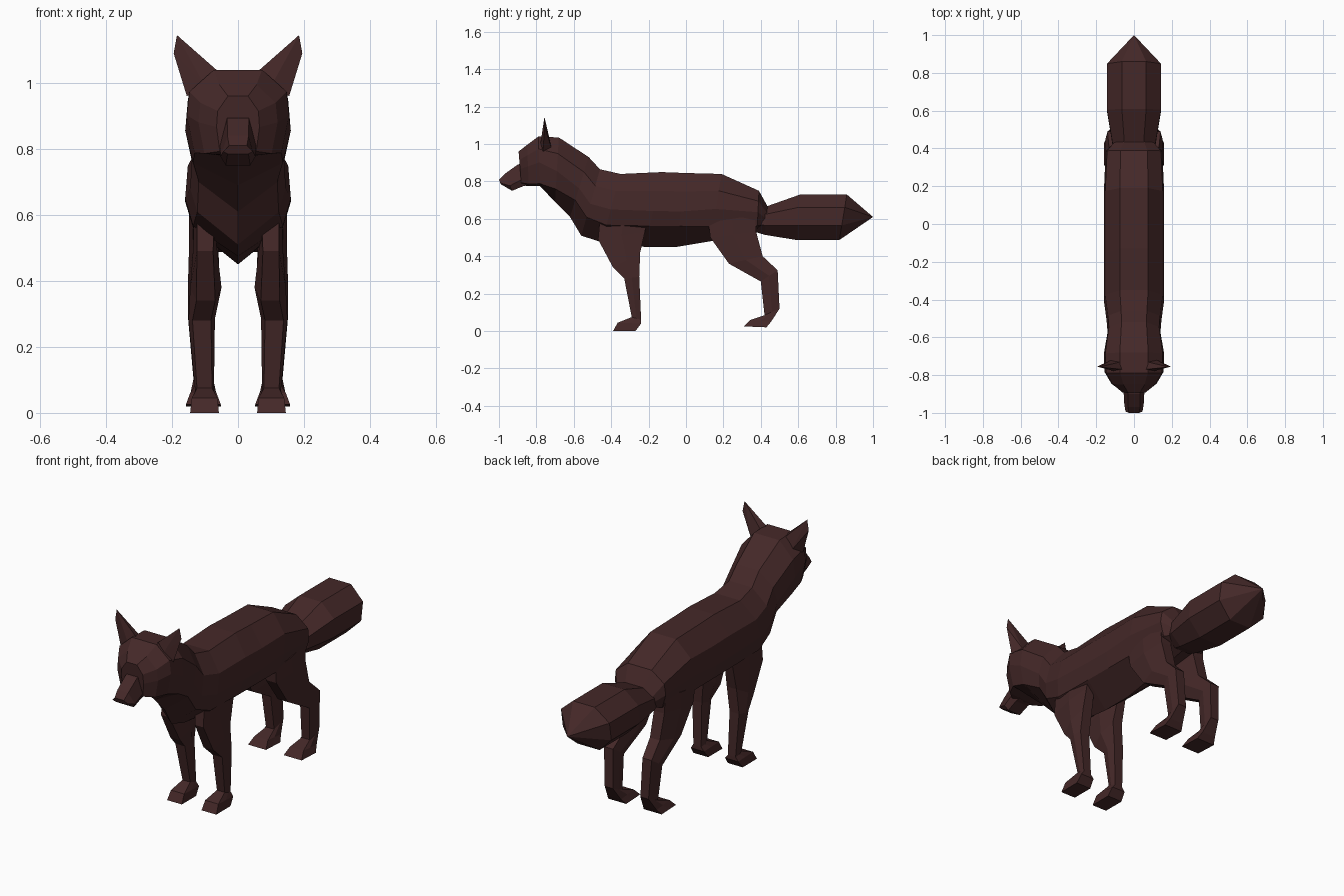
import bpy, bmesh

fur = bpy.data.materials.new("dark brown fur")
fur.diffuse_color = (0.058, 0.021, 0.021, 1)


def finish(name, bm):
    bmesh.ops.recalc_face_normals(bm, faces=bm.faces)
    mesh = bpy.data.meshes.new(name)
    bm.to_mesh(mesh)
    bm.free()
    mesh.materials.append(fur)
    obj = bpy.data.objects.new(name, mesh)
    bpy.context.collection.objects.link(obj)
    return obj


def loft(name, rings, tip=None):
    """Skin a list of equal-length rings, with flat caps or a pointed end."""
    bm = bmesh.new()
    rows = [[bm.verts.new(p) for p in ring] for ring in rings]
    n = len(rows[0])
    for a, b in zip(rows, rows[1:]):
        for i in range(n):
            j = (i + 1) % n
            bm.faces.new((a[i], a[j], b[j], b[i]))
    bm.faces.new(rows[0])
    if tip:
        t = bm.verts.new(tip)
        for i in range(n):
            bm.faces.new((rows[-1][i], rows[-1][(i + 1) % n], t))
    else:
        bm.faces.new(rows[-1])
    return finish(name, bm)


def ring(top, bottom, width, section):
    """Symmetric ring; section is (fraction down, width factor) pairs."""
    right = [(width * w, top[0] + (bottom[0] - top[0]) * t,
              top[1] + (bottom[1] - top[1]) * t) for t, w in section]
    return right + [(-x, y, z) for x, y, z in reversed(right) if x > 0]


# Head, neck and body: top point, bottom point, half width, low corner fraction
stations = [
    ((-0.895, 0.96), (-0.88, 0.78), 0.065, 0.93),
    ((-0.85, 0.995), (-0.84, 0.775), 0.12, 0.95),
    ((-0.79, 1.04), (-0.78, 0.775), 0.155, 0.95),
    ((-0.68, 1.035), (-0.70, 0.69), 0.16, 0.80),
    ((-0.52, 0.93), (-0.62, 0.61), 0.14, 0.72),
    ((-0.46, 0.865), (-0.56, 0.51), 0.145, 0.72),
    ((-0.35, 0.84), (-0.45, 0.475), 0.16, 0.75),
    ((-0.13, 0.85), (-0.22, 0.45), 0.16, 0.72),
    ((0.00, 0.845), (-0.05, 0.45), 0.16, 0.72),
    ((0.19, 0.84), (0.13, 0.48), 0.16, 0.78),
    ((0.39, 0.75), (0.38, 0.53), 0.15, 0.85),
    ((0.44, 0.66), (0.41, 0.55), 0.11, 0.85),
]
loft("body_and_head", [
    ring(t, b, w, [(0, 0.47), (0.25, 0.95), (0.52, 1), (low, 0.85), (1, 0)])
    for t, b, w, low in stations])

# Snout
loft("snout", [ring(t, b, w, [(0, 0.6), (0.7, 1), (1, 0.7)]) for t, b, w in [
    ((-0.84, 0.91), (-0.84, 0.78), 0.055),
    ((-0.90, 0.89), (-0.87, 0.775), 0.055),
    ((-0.97, 0.84), (-0.93, 0.75), 0.053),
    ((-1.00, 0.81), (-0.99, 0.785), 0.045)]])

# Bushy tail with pointed end
loft("tail", [ring(t, b, w, [(0, 0.45), (0.28, 1), (0.68, 1), (1, 0.45)])
              for t, b, w in [
    ((0.40, 0.66), (0.37, 0.53), 0.10),
    ((0.44, 0.67), (0.42, 0.515), 0.115),
    ((0.61, 0.73), (0.59, 0.487), 0.143),
    ((0.86, 0.73), (0.82, 0.487), 0.143)]], tip=(0, 1.0, 0.61))


def leg_ring(front, back, x_in, x_out, round_off):
    """Six-sided leg section, narrower at the front and back edges."""
    mid = ((front[0] + back[0]) / 2, (front[1] + back[1]) / 2)
    s = (x_out - x_in) * round_off
    return [(x_in + s, *front), (x_out - s, *front), (x_out, *mid),
            (x_out - s, *back), (x_in + s, *back), (x_in, *mid)]


# Legs: front edge, back edge, inner x, outer x, edge rounding
legs = {
    "front_leg": [
        ((-0.46, 0.60), (-0.20, 0.62), 0.06, 0.135, 0.15),
        ((-0.47, 0.49), (-0.22, 0.53), 0.065, 0.135, 0.15),
        ((-0.39, 0.34), (-0.245, 0.42), 0.05, 0.145, 0.2),
        ((-0.33, 0.28), (-0.25, 0.29), 0.07, 0.15, 0.15),
        ((-0.29, 0.075), (-0.24, 0.06), 0.073, 0.13, 0.1),
    ],
    "hind_leg": [
        ((0.12, 0.58), (0.37, 0.62), 0.06, 0.148, 0.12),
        ((0.13, 0.50), (0.375, 0.53), 0.06, 0.148, 0.15),
        ((0.23, 0.36), (0.41, 0.40), 0.055, 0.152, 0.2),
        ((0.40, 0.265), (0.49, 0.325), 0.075, 0.152, 0.15),
        ((0.42, 0.085), (0.50, 0.12), 0.075, 0.135, 0.1),
    ],
}
# Paws continue each leg: toe top, toe tip, heel, inner and outer x
paws = {
    "front_leg": [((-0.365, 0.045), (-0.24, 0.04), 0.062, 0.14, 0.0),
                  ((-0.39, 0.0), (-0.27, 0.0), 0.058, 0.145, 0.0)],
    "hind_leg": [((0.345, 0.06), (0.455, 0.05), 0.065, 0.145, 0.0),
                 ((0.31, 0.025), (0.43, 0.02), 0.052, 0.158, 0.0)],
}
for side, label in ((1, "right"), (-1, "left")):
    for name in legs:
        rings = [leg_ring(*r) for r in legs[name] + paws[name]]
        loft(f"{name}_{label}",
             [[(side * x, y, z) for x, y, z in r] for r in rings])

    # Thin pointed ear, flared outwards
    bm = bmesh.new()
    for p in [(0.06, -0.77, 1.035), (0.185, -0.757, 1.145),
              (0.195, -0.755, 1.09), (0.155, -0.765, 0.96),
              (0.10, -0.78, 0.99), (0.12, -0.72, 0.98), (0.07, -0.73, 1.03)]:
        bm.verts.new((side * p[0], p[1], p[2]))
    bmesh.ops.convex_hull(bm, input=bm.verts)
    finish(f"ear_{label}", bm)
